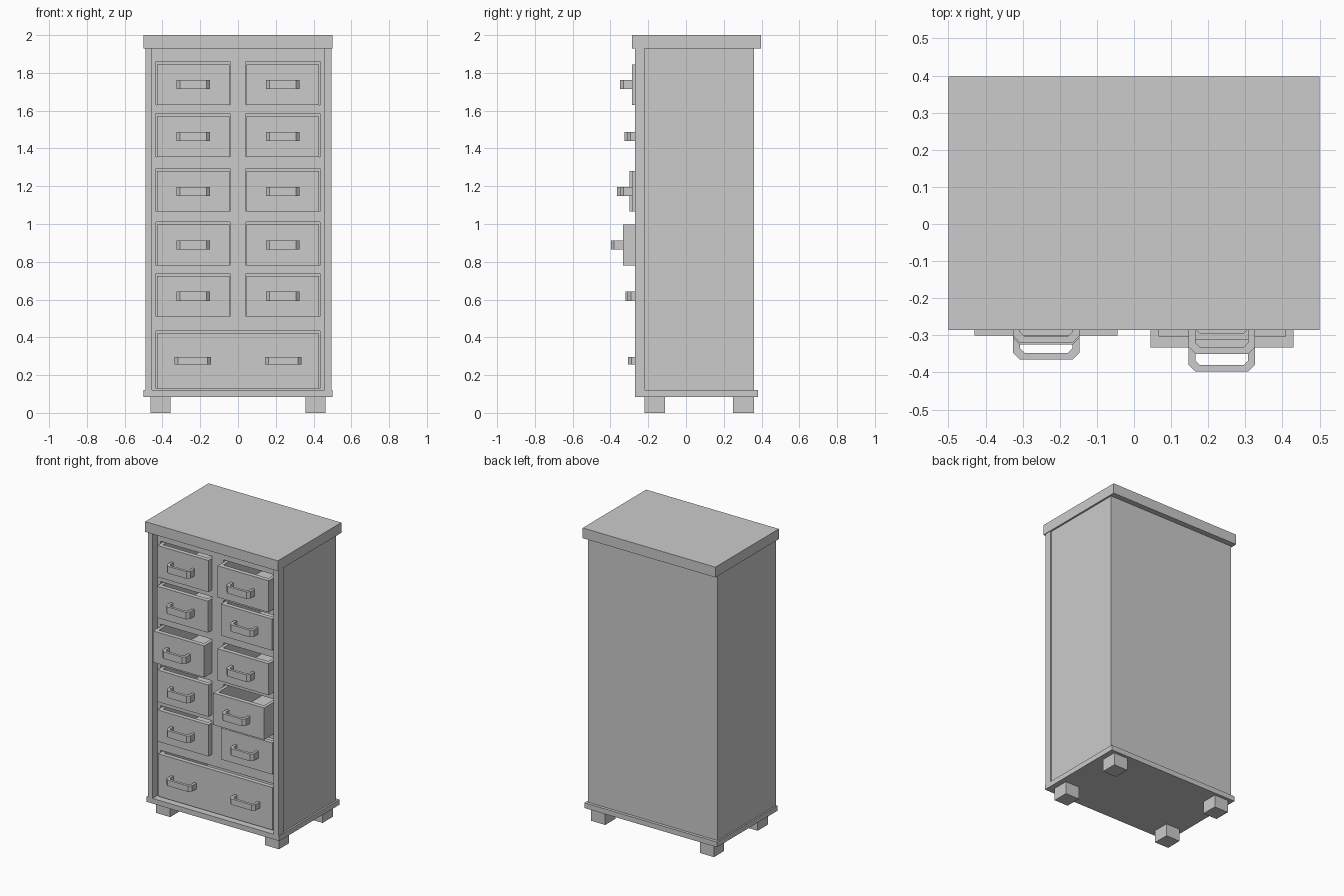
import bpy, bmesh

if "Cube" in bpy.data.objects:
    bpy.data.objects.remove(bpy.data.objects["Cube"])


def add_boxes(bm, boxes):
    # each box is (x0, x1, y0, y1, z0, z1)
    for x0, x1, y0, y1, z0, z1 in boxes:
        verts = bmesh.ops.create_cube(bm, size=1)["verts"]
        for v in verts:
            v.co.x = x1 if v.co.x > 0 else x0
            v.co.y = y1 if v.co.y > 0 else y0
            v.co.z = z1 if v.co.z > 0 else z0


def finish(name, bm):
    bmesh.ops.recalc_face_normals(bm, faces=bm.faces[:])
    mesh = bpy.data.meshes.new(name)
    bm.to_mesh(mesh)
    bm.free()
    obj = bpy.data.objects.new(name, mesh)
    bpy.context.collection.objects.link(obj)
    return obj


def box_part(name, *boxes):
    bm = bmesh.new()
    add_boxes(bm, boxes)
    return finish(name, bm)


def handle(name, cx, y, cz, w, h):
    # chamfered U-shaped pull, half profile mirrored across its centre
    d, t, c = 0.065, 0.018, 0.018
    a, b = w / 2, w / 2 - t
    outer = [(a, 0), (a, d - c), (a - c, d)]
    inner = [(b - 0.012, d - t), (b, d - t - 0.012), (b, 0)]
    outer = outer + [(-x, v) for x, v in reversed(outer)]
    inner = inner + [(-x, v) for x, v in reversed(inner)]
    inner_l = [(-x, v) for x, v in reversed(inner[:3])]
    profile = outer + inner_l + inner[:3]
    bm = bmesh.new()
    face = bm.faces.new([bm.verts.new((cx + x, y - v, cz - h / 2)) for x, v in profile])
    top = bmesh.ops.extrude_face_region(bm, geom=[face])["geom"]
    for v in top:
        if isinstance(v, bmesh.types.BMVert):
            v.co.z += h
    bmesh.ops.triangulate(bm, faces=[f for f in bm.faces if len(f.verts) > 4])
    finish(name, bm)


def drawer(name, x0, x1, y, z0, z1):
    # open-topped tray with a thicker front
    back, t = y + 0.52, 0.022
    box_part(name,
             (x0, x1, y, y + 0.03, z0, z1),
             (x0, x0 + t, y + 0.03, back, z0, z1),
             (x1 - t, x1, y + 0.03, back, z0, z1),
             (x0 + t, x1 - t, back - t, back, z0, z1),
             (x0 + t, x1 - t, y + 0.03, back - t, z0, z0 + 0.015))


# outer slabs
box_part("top_slab", (-0.5, 0.5, -0.285, 0.398, 1.93, 2.0))
box_part("base_slab", (-0.5, 0.5, -0.27, 0.38, 0.085, 0.12))

# carcass walls
box_part("left_side", (-0.49, -0.455, -0.22, 0.36, 0.12, 1.93))
box_part("right_side", (0.455, 0.488, -0.22, 0.36, 0.12, 1.93))
box_part("back_panel", (-0.455, 0.455, 0.335, 0.36, 0.12, 1.93))

# front stiles
box_part("left_stile", (-0.49, -0.455, -0.27, -0.22, 0.12, 1.93))
box_part("right_stile", (0.457, 0.496, -0.27, -0.22, 0.12, 1.93))

# feet
for sx, side in ((-1, "left"), (1, "right")):
    for y, end in ((-0.22, "front"), (0.25, "back")):
        x = sorted((sx * 0.357, sx * 0.463))
        box_part(f"{end}_{side}_foot", (x[0], x[1], y, y + 0.11, 0, 0.085))

# drawer rows: bottom, top, left front y, right front y
rows = [(1.63, 1.845, -0.255, -0.285), (1.355, 1.57, -0.26, -0.247),
        (1.065, 1.28, -0.30, -0.285), (0.78, 0.997, -0.255, -0.333),
        (0.51, 0.725, -0.255, -0.245)]
BOTTOM = (0.13, 0.42, -0.242)

# face frame around the drawer openings
openings = [(r[0], r[1] + 0.014) for r in rows] + [(BOTTOM[0], BOTTOM[1] + 0.014)]
F0, F1 = -0.218, -0.195
frame = [(-0.455, -0.433, F0, F1, 0.12, 1.93), (0.433, 0.457, F0, F1, 0.12, 1.93)]
ceiling = 1.93
for z0, z1 in openings:
    frame.append((-0.433, 0.433, F0, F1, z1, ceiling))
    ceiling = z0
frame.append((-0.433, 0.433, F0, F1, 0.12, ceiling))
frame += [(-0.043, 0.043, F0, F1, z0, z1) for z0, z1 in openings[:-1]]
box_part("face_frame", *frame)

# small drawers with handles
for i, (z0, z1, yl, yr) in enumerate(rows, 1):
    for s, y, side in ((-1, yl, "left"), (1, yr, "right")):
        xa, xb = sorted((s * 0.045, s * 0.43))
        drawer(f"{side}_drawer_{i}", xa, xb, y, z0, z1)
        handle(f"{side}_handle_{i}", s * 0.2365, y, (z0 + z1) / 2, 0.178, 0.048)

# wide bottom drawer with two handles
z0, z1, y = BOTTOM
drawer("bottom_drawer", -0.43, 0.43, y, z0, z1)
for s, side in ((-1, "left"), (1, "right")):
    handle(f"bottom_{side}_handle", s * 0.24, y, 0.277, 0.192, 0.04)
